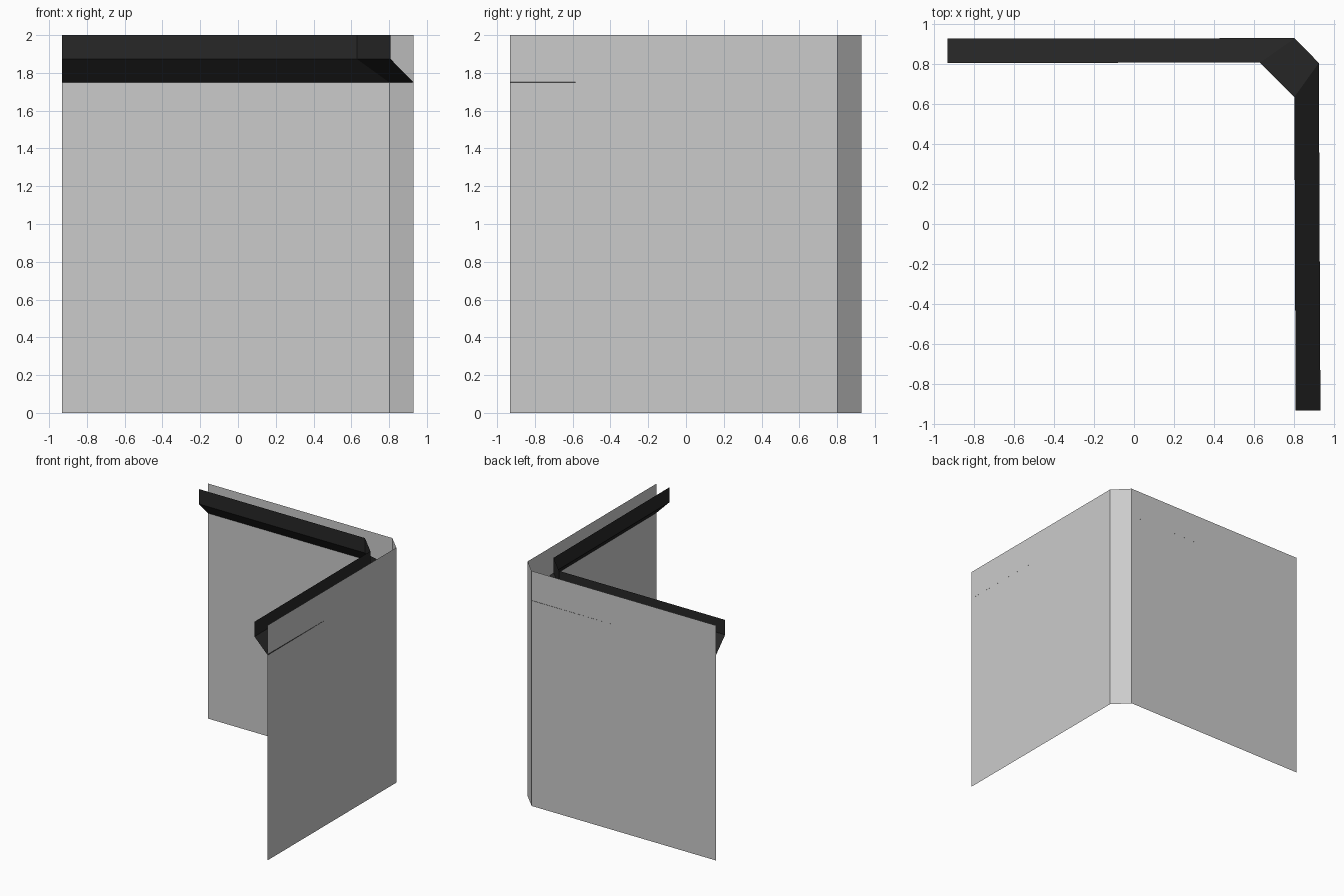
import bpy, bmesh

if "Cube" in bpy.data.objects:
    bpy.data.objects.remove(bpy.data.objects["Cube"])

def loft(name, rails, color=None):
    """Join successive rails (lists of 3D points) with flat quads."""
    bm = bmesh.new()
    rows = [[bm.verts.new(p) for p in rail] for rail in rails]
    for a, b in zip(rows, rows[1:]):
        for i in range(len(a) - 1):
            bm.faces.new((a[i], a[i + 1], b[i + 1], b[i]))
    me = bpy.data.meshes.new(name)
    bm.to_mesh(me)
    bm.free()
    ob = bpy.data.objects.new(name, me)
    bpy.context.collection.objects.link(ob)
    if color:
        mat = bpy.data.materials.new(name + "_colour")
        mat.diffuse_color = (*color, 1)
        mat.use_nodes = True
        mat.node_tree.nodes["Principled BSDF"].inputs["Base Color"].default_value = mat.diffuse_color
        me.materials.append(mat)
    return ob

def rail(path, z):
    return [(x, y, z) for x, y in path]

# Corner wall: two thin sheets joined by a chamfer
wall = [(-0.932, 0.928), (0.803, 0.928), (0.928, 0.803), (0.928, -0.932)]
loft("corner_wall", [rail(wall, 2), rail(wall, 0)])

# Cornice: sloped underside rising from the wall, then an upright fascia, open on top
foot = [(-0.932, 0.927), (0.803, 0.929), (0.924, 0.805), (0.932, -0.932)]
lip = [(-0.932, 0.805), (0.63, 0.807), (0.802, 0.635), (0.808, -0.932)]
loft("cornice", [rail(lip, 2), rail(lip, 1.873), rail(foot, 1.748)], (0.02, 0.02, 0.02))
